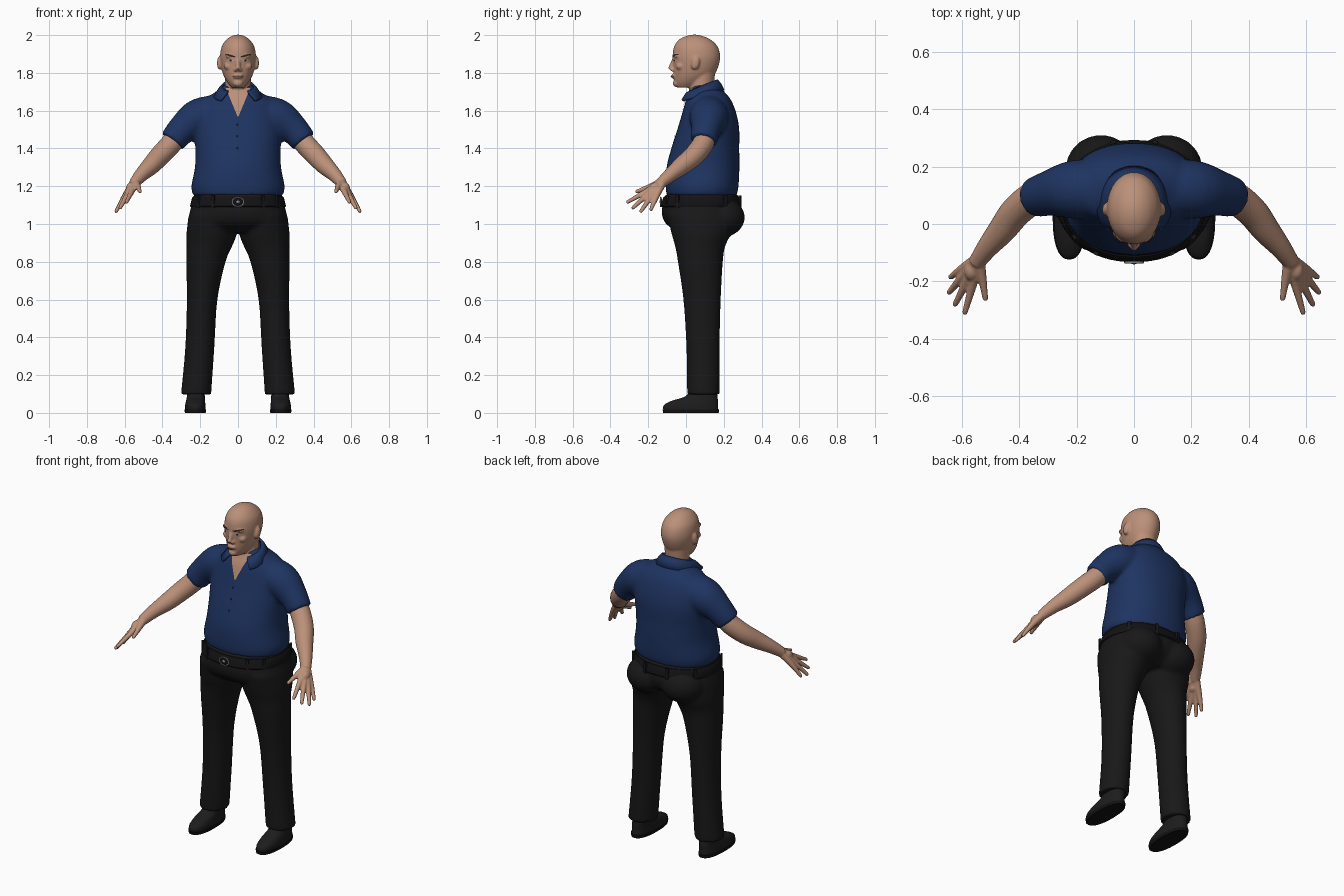
import bpy, bmesh, math
from mathutils import Vector, Matrix

if "Cube" in bpy.data.objects:
    bpy.data.objects.remove(bpy.data.objects["Cube"], do_unlink=True)


def material(name, r, g, b):
    m = bpy.data.materials.new(name)
    m.use_nodes = True
    m.diffuse_color = (r, g, b, 1)
    bsdf = next(n for n in m.node_tree.nodes if n.type == 'BSDF_PRINCIPLED')
    bsdf.inputs["Base Color"].default_value = (r, g, b, 1)
    bsdf.inputs["Roughness"].default_value = 0.7
    return m


SKIN = material("skin", .50, .28, .19)
SHIRT = material("navy cloth", .013, .034, .12)
TROUSER = material("black cloth", .009, .009, .009)
SHOE = material("shoe leather", .012, .012, .012)
BELT = material("belt leather", .006, .006, .007)
METAL = material("buckle metal", .25, .25, .26)
HAIR = material("dark brown", .03, .018, .013)
EYE = material("eye white", .45, .42, .40)
LIP = material("lip", .36, .17, .13)
BUTTON = material("dark button", .005, .008, .025)


def spline(rows, steps=4):
    """Catmull-Rom interpolation of number rows."""
    out = []
    for i in range(len(rows) - 1):
        a, b = rows[max(i - 1, 0)], rows[i]
        c, d = rows[i + 1], rows[min(i + 2, len(rows) - 1)]
        for s in range(steps):
            t = s / steps
            out.append([q + .5 * t * (r - p + t * (2 * p - 5 * q + 4 * r - w + t * (3 * (q - r) + w - p)))
                        for p, q, r, w in zip(a, b, c, d)])
    return out + [list(rows[-1])]


def skin_rings(bm, rings):
    loops = [[bm.verts.new(p) for p in ring] for ring in rings]
    n = len(loops[0])
    for a, b in zip(loops, loops[1:]):
        for i in range(n):
            j = (i + 1) % n
            bm.faces.new((a[i], a[j], b[j], b[i]))
    bm.faces.new(loops[0])
    bm.faces.new(loops[-1])


def stack(bm, rows, power=2.0, steps=4, n=40):
    """Loft of level oval sections: z, x, y, half width, half depth."""
    def oval(z, x, y, rx, ry):
        pts = []
        for i in range(n):
            c, s = math.cos(math.tau * i / n), math.sin(math.tau * i / n)
            pts.append((x + rx * math.copysign(abs(c) ** (2 / power), c),
                        y + ry * math.copysign(abs(s) ** (2 / power), s), z))
        return pts
    skin_rings(bm, [oval(*r) for r in spline(rows, steps)])


def tube(bm, rows, side=1, n=20):
    """Round limb along a path: x, y, z, radius."""
    rows = spline(rows)
    pts = [Vector((r[0] * side, r[1], r[2])) for r in rows]
    rings = []
    for i, p in enumerate(pts):
        t = (pts[min(i + 1, len(pts) - 1)] - pts[max(i - 1, 0)]).normalized()
        u = t.cross(Vector((0, 0, 1))).normalized()
        v = t.cross(u)
        rings.append([p + rows[i][3] * (u * math.cos(math.tau * k / n) + v * math.sin(math.tau * k / n))
                      for k in range(n)])
    skin_rings(bm, rings)


def blob(bm, loc, size, tilt=0):
    mat = Matrix.Translation(loc) @ Matrix.Rotation(tilt, 4, 'X') @ Matrix.Diagonal((*size, 1))
    bmesh.ops.create_uvsphere(bm, u_segments=20, v_segments=12, radius=1, matrix=mat)


def finish(bm, name, mat, voxel=0, smooth=4):
    bmesh.ops.recalc_face_normals(bm, faces=bm.faces)
    me = bpy.data.meshes.new(name)
    bm.to_mesh(me)
    bm.free()
    me.materials.append(mat)
    ob = bpy.data.objects.new(name, me)
    bpy.context.collection.objects.link(ob)
    if voxel:
        r = ob.modifiers.new("merge", 'REMESH')
        r.mode, r.voxel_size, r.use_smooth_shade = 'VOXEL', voxel, True
        s = ob.modifiers.new("soften", 'SMOOTH')
        s.factor, s.iterations = .5, smooth
    else:
        bpy.ops.object.select_all(action='DESELECT')
        ob.select_set(True)
        bpy.context.view_layer.objects.active = ob
        bpy.ops.object.shade_smooth_by_angle(angle=math.radians(40))
    return ob


def patch(name, shape, mat, target, lift, n=10):
    """Thin painted detail laid on the front of a target."""
    bm = bmesh.new()
    grid = [[bm.verts.new(shape(2 * i / n - 1, 2 * j / n - 1)) for i in range(n + 1)] for j in range(n + 1)]
    for j in range(n):
        for i in range(n):
            bm.faces.new((grid[j][i], grid[j][i + 1], grid[j + 1][i + 1], grid[j + 1][i]))
    ob = finish(bm, name, mat)
    if ob.data.polygons[0].normal.y > 0:
        ob.data.flip_normals()
    w = ob.modifiers.new("lay on", 'SHRINKWRAP')
    w.target, w.wrap_method, w.wrap_mode = target, 'PROJECT', 'ABOVE_SURFACE'
    w.use_project_y, w.offset = True, lift


def disc(x, z, rx, rz, tilt=0):
    return lambda u, v: (x + rx * u * math.sqrt(1 - v * v / 2), -.5,
                         z + rz * v * math.sqrt(1 - u * u / 2) + tilt * u)


# Head with neck, brow, nose, mouth and ears
bm = bmesh.new()
stack(bm, [(1.722, 0, 0, .032, .045), (1.75, 0, .02, .056, .08), (1.79, 0, .042, .078, .107),
           (1.84, 0, .053, .091, .12), (1.89, 0, .055, .095, .126), (1.94, 0, .052, .086, .115),
           (1.975, 0, .047, .062, .085), (1.994, 0, .045, .036, .047), (2.002, 0, .045, .012, .015)])
stack(bm, [(1.60, 0, .10, .08, .08), (1.70, 0, .083, .069, .067), (1.80, 0, .088, .07, .066)])
tube(bm, [(0, -.062, 1.875, .01), (0, -.074, 1.845, .012), (0, -.083, 1.818, .014)])
blob(bm, (0, -.066, 1.782), (.027, .012, .013))
blob(bm, (0, -.05, 1.745), (.026, .02, .02))
for s in (1, -1):
    blob(bm, (s * .013, -.072, 1.816), (.012, .011, .009))
    blob(bm, (s * .036, -.048, 1.889), (.032, .017, .011))
    blob(bm, (s * .05, -.03, 1.835), (.025, .024, .02))
    blob(bm, (s * .099, .05, 1.852), (.012, .022, .036), -.2)
head = finish(bm, "head", SKIN, .006, 3)

# Painted face
for s, side in ((1, "left"), (-1, "right")):
    patch(side + "_eyebrow", disc(s * .039, 1.891, .027, .005, s * .005), HAIR, head, .002)
    patch(side + "_eye", disc(s * .037, 1.867, .016, .006), EYE, head, .002)
    patch(side + "_iris", disc(s * .037, 1.867, .006, .006), HAIR, head, .004)
patch("lips", disc(0, 1.781, .027, .008), LIP, head, .002)
patch("mouth_line", disc(0, 1.782, .025, .0015), HAIR, head, .003)

# Arms and hands
FINGERS = {
    "index": ((.563, -.21, 1.172), (.59, -.308, 1.117)),
    "middle": ((.584, -.202, 1.157), (.624, -.28, 1.086)),
    "ring": ((.597, -.182, 1.148), (.645, -.238, 1.068)),
    "little": ((.600, -.157, 1.146), (.640, -.185, 1.078)),
    "thumb": ((.530, -.19, 1.198), (.519, -.26, 1.172)),
}
for s, side in ((1, "left"), (-1, "right")):
    bm = bmesh.new()
    tube(bm, [(.28, .11, 1.52, .056), (.345, .095, 1.435, .057), (.41, .045, 1.365, .055),
              (.46, -.02, 1.31, .049), (.51, -.08, 1.262, .038), (.55, -.135, 1.215, .029)], s)
    for knuckle, tip in FINGERS.values():
        tube(bm, [(.545, -.125, 1.222, .025), (*knuckle, .016), (*tip, .010)], s, 12)
        blob(bm, (s * tip[0], tip[1], tip[2]), (.010, .010, .010))
    blob(bm, (s * .567, -.165, 1.19), (.026, .036, .03), .5)
    finish(bm, side + "_arm", SKIN, .005, 3)

# Shirt body with both sleeves
bm = bmesh.new()
stack(bm, [(1.15, 0, .083, .238, .185), (1.20, 0, .085, .247, .193), (1.30, 0, .09, .228, .193),
           (1.40, 0, .102, .226, .18), (1.50, 0, .118, .232, .164), (1.58, 0, .123, .225, .145),
           (1.65, 0, .12, .195, .122), (1.695, 0, .113, .125, .095), (1.735, 0, .098, .078, .069)], 2.2)
for s in (1, -1):
    tube(bm, [(.10, .12, 1.585, .10), (.21, .12, 1.56, .103), (.295, .107, 1.50, .08),
              (.348, .092, 1.437, .07)], s)
shirt = finish(bm, "shirt", SHIRT, .011, 5)

# Open neck and buttons
patch("open_neck", lambda u, v: (u * (.002 + .031 * (v + 1)), -.5, 1.642 + .075 * v), SKIN, shirt, .005, 14)
for i in range(3):
    patch("button_%d" % (i + 1), disc(-.004, 1.525 - .062 * i, .007, .007), BUTTON, shirt, .004, 6)

# Folded collar, open at the front
bm = bmesh.new()
prev = None
for i in range(41):
    a = math.radians(-142 + 7.1 * i)
    c, d = math.cos(a), math.sin(a)
    front = max(0, -c)
    row = [bm.verts.new((.082 * d, .083 + .079 * c, 1.728 + .034 * c)),
           bm.verts.new((.098 * d, .08 + .1 * c, 1.713 + .03 * c)),
           bm.verts.new(((.122 + .03 * front) * d, .076 + .122 * c, 1.677 + .03 * c))]
    if prev:
        for k in range(2):
            bm.faces.new((prev[k], row[k], row[k + 1], prev[k + 1]))
    prev = row
collar = finish(bm, "collar", SHIRT)
m = collar.modifiers.new("thickness", 'SOLIDIFY')
m.thickness, m.offset = .012, 0

# Trousers: hips, seat and legs
bm = bmesh.new()
stack(bm, [(1.16, 0, .084, .232, .19), (1.10, 0, .08, .246, .204), (1.05, 0, .08, .258, .208),
           (1.0, 0, .08, .262, .185), (.955, 0, .08, .19, .12)], 2.2)
for s in (1, -1):
    blob(bm, (s * .115, .19, 1.035), (.125, .122, .105))
    stack(bm, [(1.05, s * .135, .08, .125, .18), (.95, s * .14, .08, .133, .157),
               (.88, s * .152, .075, .12, .132), (.8, s * .17, .076, .104, .119),
               (.6, s * .19, .085, .081, .099), (.35, s * .202, .09, .077, .088),
               (.098, s * .222, .092, .08, .086)])
finish(bm, "trousers", TROUSER, .011, 4)

# Belt, loops and buckle
bm = bmesh.new()
stack(bm, [(1.09, 0, .08, .252, .208), (1.096, 0, .08, .254, .213),
           (1.14, 0, .083, .243, .204), (1.146, 0, .083, .238, .198)], 2.2, 1, 64)
finish(bm, "belt", BELT)
for k, deg in enumerate((35, 75, 105, 145, 215, 240, 300, 325)):
    a = math.radians(deg)
    c, d = math.cos(a), math.sin(a)
    x, y = (math.copysign(abs(q) ** (2 / 2.2), q) for q in (c, d))
    bm = bmesh.new()
    place = Matrix.Translation((.249 * x, .082 + .21 * y, 1.118)) @ Matrix.Rotation(a, 4, 'Z')
    bmesh.ops.create_cube(bm, size=1, matrix=place @ Matrix.Diagonal((.012, .018, .066, 1)))
    finish(bm, "belt_loop_%d" % (k + 1), TROUSER)
bpy.ops.mesh.primitive_torus_add(major_radius=.027, minor_radius=.004, major_segments=32, minor_segments=8,
                                 location=(0, -.134, 1.117), rotation=(math.pi / 2, 0, 0))
buckle = bpy.context.object
buckle.name, buckle.scale = "buckle_rim", (1.15, .9, 1)
buckle.data.materials.append(METAL)
bpy.ops.object.shade_smooth()
for name, size, mat in (("buckle_plate", .026, BELT), ("buckle_stud", .011, METAL)):
    bm = bmesh.new()
    blob(bm, (0, -.132, 1.117), (size * 1.15, .006 if mat is BELT else .009, size * .9))
    finish(bm, name, mat)

# Shoes
for s, side in ((1, "left"), (-1, "right")):
    bm = bmesh.new()
    stack(bm, [(.012, s * .226, .026, .054, .145), (.04, s * .226, .026, .054, .144),
               (.065, s * .225, .048, .05, .121), (.09, s * .223, .083, .047, .083),
               (.15, s * .222, .098, .045, .06)], 2.4)
    finish(bm, side + "_shoe", SHOE)
    bm = bmesh.new()
    stack(bm, [(0, s * .226, .026, .055, .147), (.018, s * .226, .026, .058, .15)], 2.4, 1)
    finish(bm, side + "_sole", BELT)
